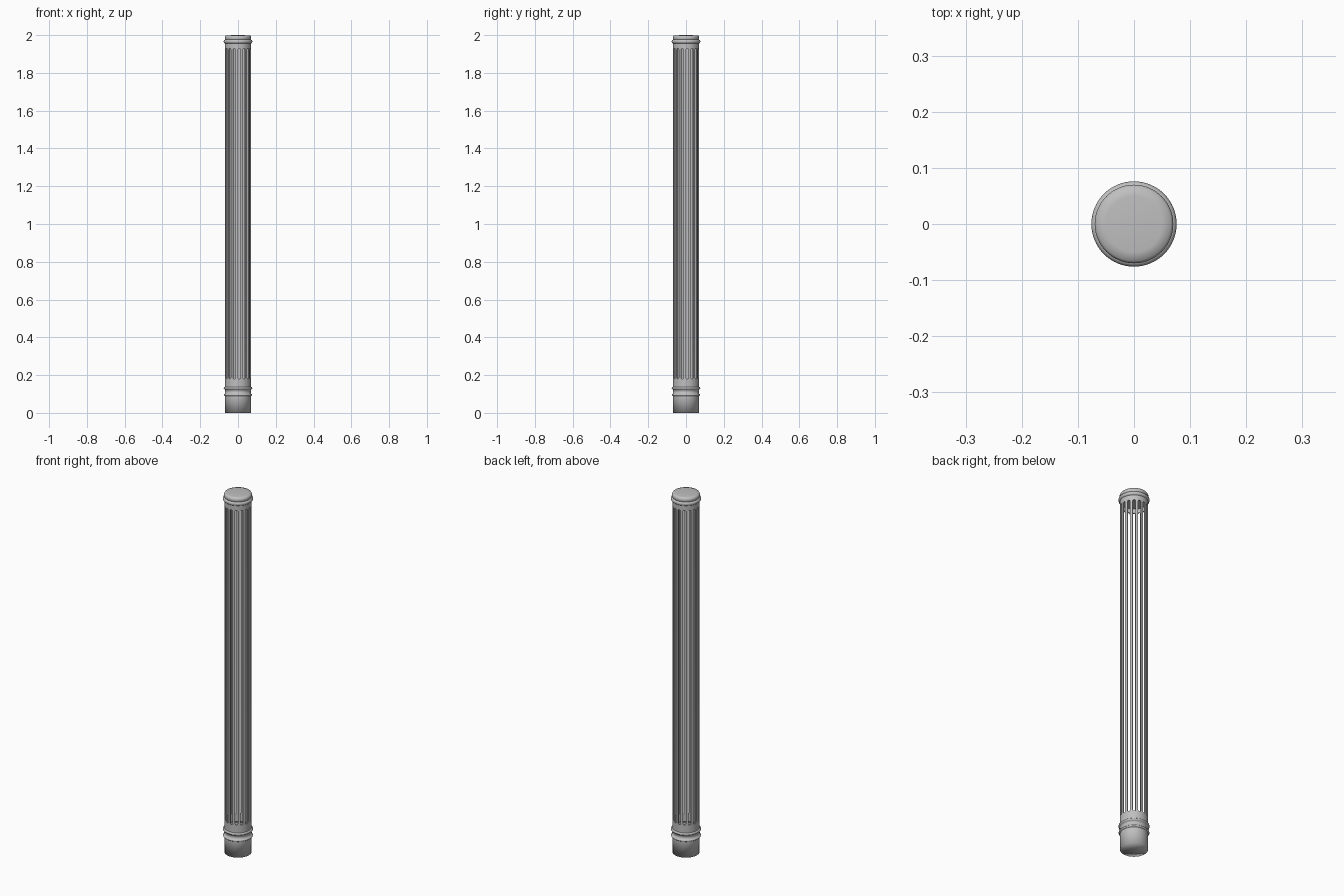
import bpy, bmesh, math

if "Cube" in bpy.data.objects:
    bpy.data.objects.remove(bpy.data.objects["Cube"], do_unlink=True)

SLOTS = 16
PITCH = 2 * math.pi / SLOTS
SLOT_BOTTOM, SLOT_TOP = 0.18, 1.93
R_OUT, R_IN = 0.069, 0.063

stone = bpy.data.materials.new("grey_stone")
stone.use_nodes = True
GREY = (0.52, 0.52, 0.52, 1)
stone.diffuse_color = GREY
bsdf = stone.node_tree.nodes["Principled BSDF"]
bsdf.inputs["Base Color"].default_value = GREY
bsdf.inputs["Roughness"].default_value = 0.8


def finish(name, bm):
    bmesh.ops.remove_doubles(bm, verts=bm.verts, dist=1e-5)
    bmesh.ops.recalc_face_normals(bm, faces=bm.faces)
    mesh = bpy.data.meshes.new(name)
    bm.to_mesh(mesh)
    bm.free()
    mesh.materials.append(stone)
    obj = bpy.data.objects.new(name, mesh)
    bpy.context.collection.objects.link(obj)
    return obj


def smooth(obj, degrees):
    bpy.ops.object.select_all(action="DESELECT")
    obj.select_set(True)
    bpy.context.view_layer.objects.active = obj
    bpy.ops.object.shade_smooth_by_angle(angle=math.radians(degrees))


def lathe(name, profile, segments=64):
    bm = bmesh.new()
    verts = [bm.verts.new((r, 0, z)) for r, z in profile]
    edges = [bm.edges.new(pair) for pair in zip(verts, verts[1:])]
    bmesh.ops.spin(bm, geom=verts + edges, cent=(0, 0, 0), axis=(0, 0, 1),
                   angle=2 * math.pi, steps=segments, use_merge=True)
    return finish(name, bm)


def bead(z, r, half):
    """Half-round moulding points around height z."""
    return [(R_OUT - 0.001 + (r - R_OUT + 0.001) * math.cos(a), z + half * math.sin(a))
            for a in [math.radians(d) for d in range(-90, 91, 30)]]


# Base with two thin beads
base = lathe("base", [(0, 0), (0.068, 0), (0.068, 0.088)]
             + bead(0.095, 0.075, 0.006) + bead(0.131, 0.076, 0.007)
             + [(0.067, 0.14), (0, 0.14)])
smooth(base, 100)

# Top cap with one bead and a softly domed lid
cap = lathe("cap", [(0, 1.952), (0.067, 1.952)] + bead(1.966, 0.076, 0.01)
            + [(0.07, 1.98), (0.07, 1.99), (0.066, 1.997), (0.05, 1.999), (0, 2.0)])
smooth(cap, 75)

# Hollow shaft wall
shaft = lathe("shaft", [(R_IN, 0.136), (R_OUT, 0.136), (R_OUT, 1.956),
                        (R_IN, 1.956), (R_IN, 0.136)])

# Round-ended slot cutters, radial wedges around the shaft
bm = bmesh.new()
half = 0.26 * PITCH
rise = half * R_OUT
outline = []
for i in range(9):
    a = math.pi * i / 8
    outline.append((half * math.cos(a), SLOT_TOP - rise + rise * math.sin(a)))
for i in range(9):
    a = math.pi + math.pi * i / 8
    outline.append((half * math.cos(a), SLOT_BOTTOM + rise + rise * math.sin(a)))
for k in range(SLOTS):
    mid = (k + 0.25) * PITCH
    rings = []
    for r in (0.05, 0.09):
        rings.append([bm.verts.new((r * math.cos(mid + t), r * math.sin(mid + t), z))
                      for t, z in outline])
    inner, outer = rings
    bm.faces.new(inner)
    bm.faces.new(outer)
    n = len(outline)
    for i in range(n):
        j = (i + 1) % n
        bm.faces.new((inner[i], inner[j], outer[j], outer[i]))
cutter = finish("slot_cutters", bm)
cutter.hide_render = True

# Cut the slots, then drop the helper
cut = shaft.modifiers.new("slots", "BOOLEAN")
cut.operation = "DIFFERENCE"
cut.solver = "EXACT"
cut.object = cutter
bpy.context.view_layer.objects.active = shaft
bpy.ops.object.modifier_apply(modifier=cut.name)
bpy.data.objects.remove(cutter, do_unlink=True)
smooth(shaft, 35)
